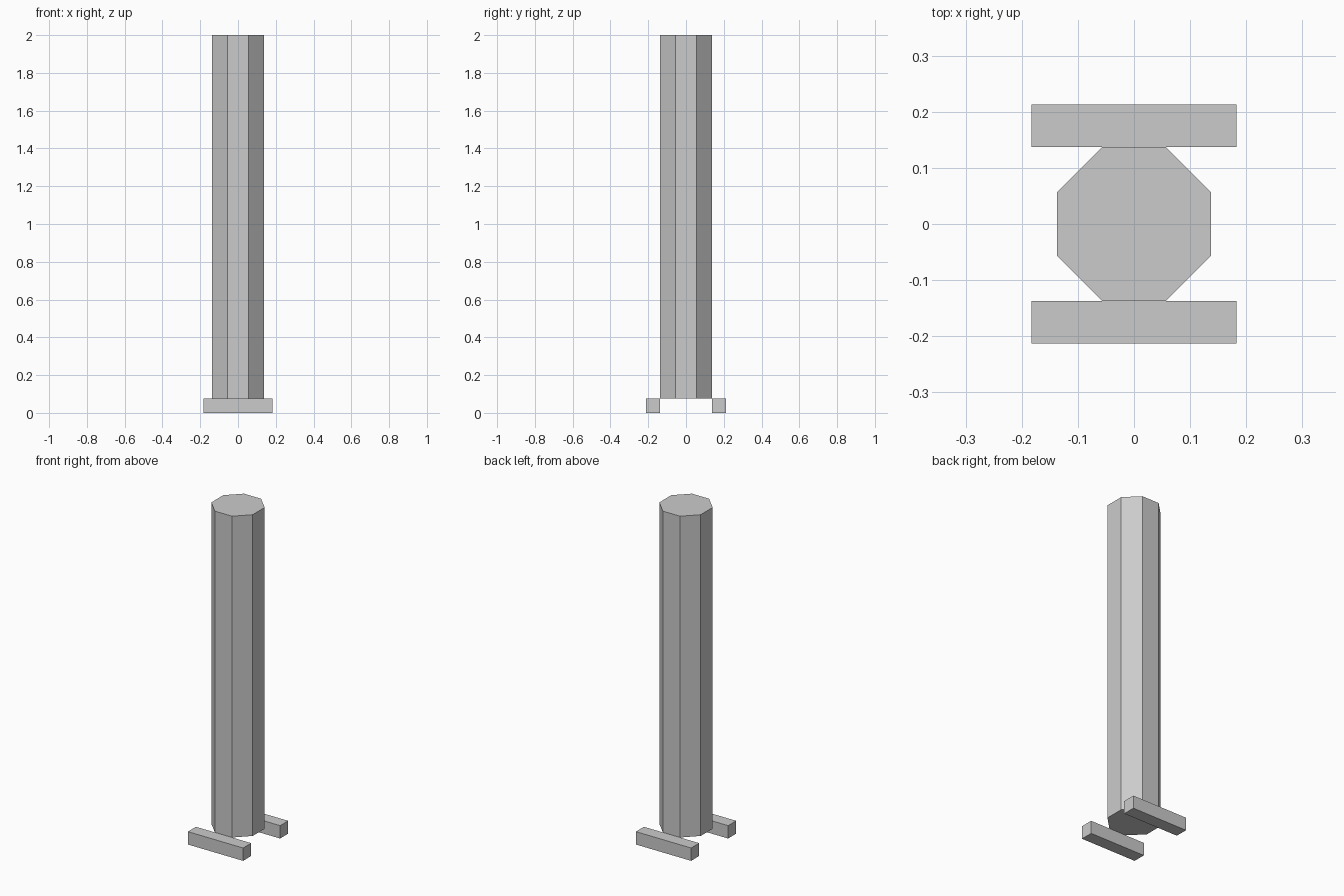
import bpy
import math

cube = bpy.data.objects.get("Cube")
if cube:
    bpy.data.objects.remove(cube, do_unlink=True)

# Plain grey finish
grey = bpy.data.materials.new("plain_grey")
grey.use_nodes = True
colour = (0.6, 0.6, 0.6, 1)
grey.diffuse_color = colour
grey.node_tree.nodes["Principled BSDF"].inputs["Base Color"].default_value = colour

FOOT_HEIGHT = 0.077
FOOT_DEPTH = 0.076
HEIGHT = 2.0
APOTHEM = 0.137


def finish(name):
    obj = bpy.context.object
    obj.name = name
    obj.data.materials.append(grey)
    return obj


# Octagonal column with flat sides facing the axes, resting level with the feet tops
bpy.ops.mesh.primitive_cylinder_add(
    vertices=8, radius=APOTHEM / math.cos(math.pi / 8), depth=HEIGHT - FOOT_HEIGHT,
    location=(0, 0, (HEIGHT + FOOT_HEIGHT) / 2), rotation=(0, 0, math.pi / 8))
finish("column")

# Foot bars touching the front and back of the column
for name, side in (("front_foot", -1), ("back_foot", 1)):
    bpy.ops.mesh.primitive_cube_add(
        size=1, location=(0, side * (APOTHEM + FOOT_DEPTH / 2), FOOT_HEIGHT / 2))
    foot = finish(name)
    foot.scale = (0.366, FOOT_DEPTH, FOOT_HEIGHT)
